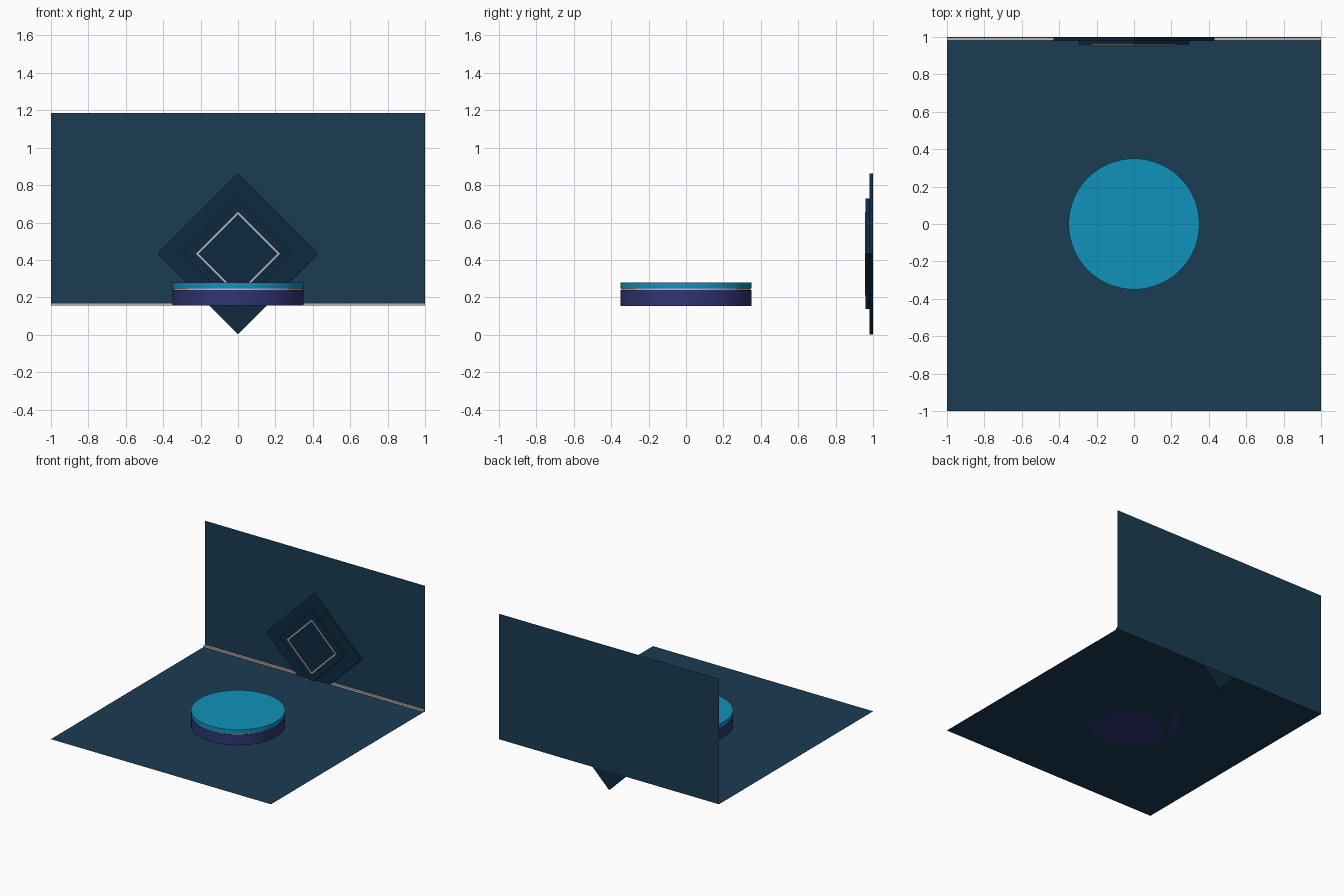
import bpy, bmesh, math

if "Cube" in bpy.data.objects:
    bpy.data.objects.remove(bpy.data.objects["Cube"])

FLOOR_Z = 0.155
DIAMOND_Z = 0.433


def material(name, rgb):
    m = bpy.data.materials.new(name)
    m.diffuse_color = (*rgb, 1)
    m.use_nodes = True
    m.node_tree.nodes["Principled BSDF"].inputs["Base Color"].default_value = m.diffuse_color
    return m


NAVY = material("navy", (0.011, 0.045, 0.085))
DARK = material("dark_navy", (0.004, 0.023, 0.05))
PURPLE = material("purple", (0.03, 0.035, 0.17))
CYAN = material("cyan", (0.005, 0.29, 0.49))
BEIGE = material("beige", (0.55, 0.47, 0.43))


def finish(name, bm, mat):
    mesh = bpy.data.meshes.new(name)
    bm.to_mesh(mesh)
    bm.free()
    obj = bpy.data.objects.new(name, mesh)
    bpy.context.collection.objects.link(obj)
    mesh.materials.append(mat)
    return obj


def quad(name, corners, mat):
    bm = bmesh.new()
    bm.faces.new([bm.verts.new(c) for c in corners])
    return finish(name, bm, mat)


def diamond(name, r, y0, y1, mat, hole=0):
    """Square slab standing on its corner, optionally hollow."""
    bm = bmesh.new()

    def loop(rad, y):
        return [bm.verts.new((rad * math.cos(i * math.pi / 2), y,
                              DIAMOND_Z + rad * math.sin(i * math.pi / 2)))
                for i in range(4)]

    loops = [loop(r, y0), loop(r, y1)]
    if hole:
        loops += [loop(hole, y1), loop(hole, y0)]
        pairs = list(zip(loops, loops[1:] + loops[:1]))
    else:
        bm.faces.new(loops[0])
        bm.faces.new(loops[1])
        pairs = [(loops[0], loops[1])]
    for a, b in pairs:
        for i in range(4):
            j = (i + 1) % 4
            bm.faces.new((a[i], a[j], b[j], b[i]))
    bmesh.ops.recalc_face_normals(bm, faces=bm.faces)
    return finish(name, bm, mat)


def disc(name, r, z0, z1, mat):
    bpy.ops.mesh.primitive_cylinder_add(vertices=64, radius=r, depth=z1 - z0,
                                        location=(0, 0, (z0 + z1) / 2))
    obj = bpy.context.object
    obj.name = name
    obj.data.materials.append(mat)
    bpy.ops.object.shade_smooth_by_angle(angle=math.radians(30))


# floor and back wall sheets
quad("floor", [(-1, -1, FLOOR_Z), (1, -1, FLOOR_Z), (1, 1, FLOOR_Z), (-1, 1, FLOOR_Z)], NAVY)
quad("back_wall", [(-1, 1, FLOOR_Z), (1, 1, FLOOR_Z), (1, 1, 1.185), (-1, 1, 1.185)], NAVY)

# skirting strip, open at both ends
bm = bmesh.new()
profile = [(0.98, FLOOR_Z), (0.98, 0.17), (0.998, 0.17)]
rails = [[bm.verts.new((x, y, z)) for x in (-1, 1)] for y, z in profile]
for a, b in zip(rails, rails[1:]):
    bm.faces.new((a[0], a[1], b[1], b[0]))
finish("skirting_strip", bm, BEIGE)

# stacked diamond panels on the wall
diamond("outer_diamond", 0.43, 0.979, 0.998, DARK)
diamond("inner_diamond", 0.295, 0.96, 0.979, DARK)
diamond("diamond_frame", 0.224, 0.955, 0.96, BEIGE, hole=0.211)

# round podium
disc("podium_base", 0.35, FLOOR_Z, 0.24, PURPLE)
disc("podium_ring", 0.345, 0.24, 0.247, BEIGE)
disc("podium_top", 0.35, 0.247, 0.28, CYAN)
